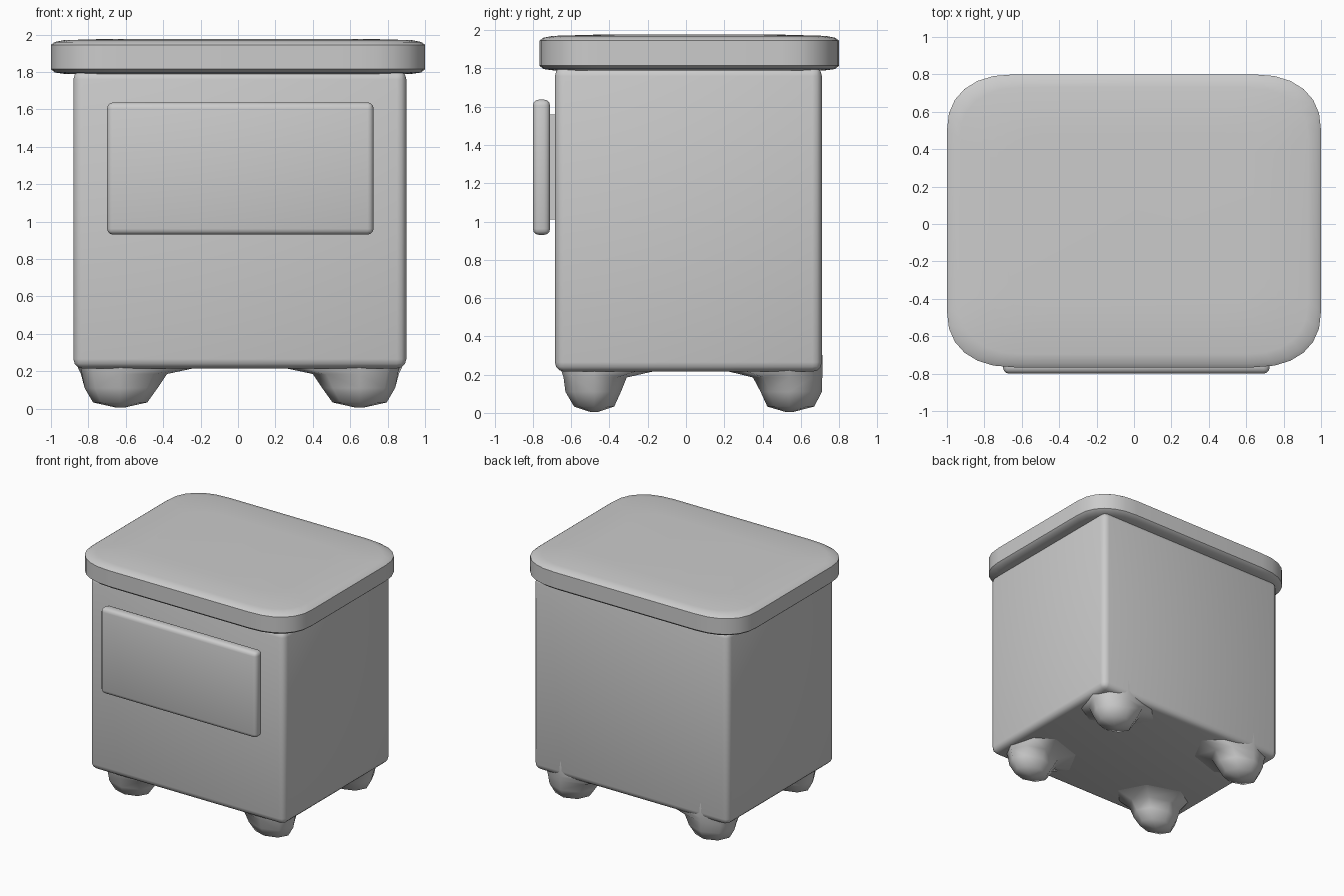
import bpy, bmesh
from math import cos, sin, pi, radians

if "Cube" in bpy.data.objects:
    bpy.data.objects.remove(bpy.data.objects["Cube"])


def finish(name, bm, angle=40):
    bmesh.ops.recalc_face_normals(bm, faces=bm.faces)
    mesh = bpy.data.meshes.new(name)
    bm.to_mesh(mesh)
    bm.free()
    ob = bpy.data.objects.new(name, mesh)
    bpy.context.collection.objects.link(ob)
    bpy.ops.object.select_all(action='DESELECT')
    ob.select_set(True)
    bpy.context.view_layer.objects.active = ob
    bpy.ops.object.shade_smooth_by_angle(angle=radians(angle))
    return ob


def rounded_box(name, lo, hi, radius, segments=3):
    bm = bmesh.new()
    bmesh.ops.create_cube(bm, size=1)
    for v in bm.verts:
        v.co = [(a + b) / 2 + c * (b - a) for a, b, c in zip(lo, hi, v.co)]
    if radius:
        bmesh.ops.bevel(bm, geom=bm.edges[:], offset=radius, segments=segments,
                        profile=0.5, affect='EDGES')
    return finish(name, bm)


def loft(name, rings, angle=40):
    bm = bmesh.new()
    loops = [[bm.verts.new(p) for p in ring] for ring in rings]
    n = len(loops[0])
    for a, b in zip(loops, loops[1:]):
        for i in range(n):
            j = (i + 1) % n
            bm.faces.new((a[i], a[j], b[j], b[i]))
    bm.faces.new(loops[0])
    bm.faces.new(loops[-1])
    return finish(name, bm, angle)


def spow(v, e):
    return (abs(v) ** e) * (1 if v >= 0 else -1)


# Top slab: soft-cornered outline, rounded rim, slightly crowned top
outline = []
for q, (sx, sy) in enumerate([(1, 1), (-1, 1), (-1, -1), (1, -1)]):
    for k in range(7):
        t = q * pi / 2 + k * pi / 12
        outline.append((sx * 0.64 + 0.36 * spow(round(cos(t), 6), 0.87),
                        0.017 + sy * 0.483 + 0.30 * spow(round(sin(t), 6), 0.87)))
profile = [(0.32, 1.785), (0.07, 1.79), (0.02, 1.797), (0, 1.815),
           (0, 1.945), (0.02, 1.96), (0.07, 1.97), (0.32, 1.977)]
loft("top_slab", [[(x * (1 - i), 0.017 + (y - 0.017) * (1 - i / 0.783), z)
                   for x, y in outline] for i, z in profile])

# Cabinet body
rounded_box("cabinet_body", (-0.88, -0.685, 0.215), (0.90, 0.71, 1.81), 0.05)

# Drawer front and the narrower panel behind it
rounded_box("drawer_front", (-0.70, -0.80, 0.93), (0.725, -0.71, 1.637), 0.032)
rounded_box("drawer_backing", (-0.61, -0.72, 1.01), (0.635, -0.67, 1.56), 0)

# Feet: inner, outer, front and back reach of each ring from the foot centre
FRONT = [(0.02, 0.02, 0.02, 0.02, 0.005), (0.145, 0.145, 0.105, 0.105, 0.033),
         (0.20, 0.19, 0.15, 0.14, 0.11), (0.25, 0.205, 0.16, 0.17, 0.185),
         (0.40, 0.21, 0.17, 0.31, 0.217), (0.40, 0.21, 0.17, 0.31, 0.26)]
BACK = [(0.02, 0.02, 0.02, 0.02, 0.005), (0.145, 0.145, 0.13, 0.115, 0.033),
        (0.20, 0.19, 0.17, 0.15, 0.11), (0.25, 0.21, 0.172, 0.19, 0.185),
        (0.40, 0.225, 0.172, 0.32, 0.217), (0.38, 0.245, 0.172, 0.28, 0.30),
        (0.30, 0.24, 0.168, 0.2, 0.42)]


def foot(name, side, depth, cy, spec):
    # side / depth: sign of the outward direction in x / y
    rings = []
    for inner, outer, out_y, in_y, z in spec:
        ring = []
        for k in range(8):
            c, s = cos(k * pi / 4), sin(k * pi / 4)
            rx = outer if c > 0 else inner
            ry = out_y if s > 0 else in_y
            ring.append((0.01 + side * (0.64 + rx * c), cy + depth * ry * s, z))
        rings.append(ring)
    loft(name, rings, 70)


for side, label in ((-1, "left"), (1, "right")):
    foot("front_foot_" + label, side, -1, -0.48, FRONT)
    foot("back_foot_" + label, side, 1, 0.54, BACK)
